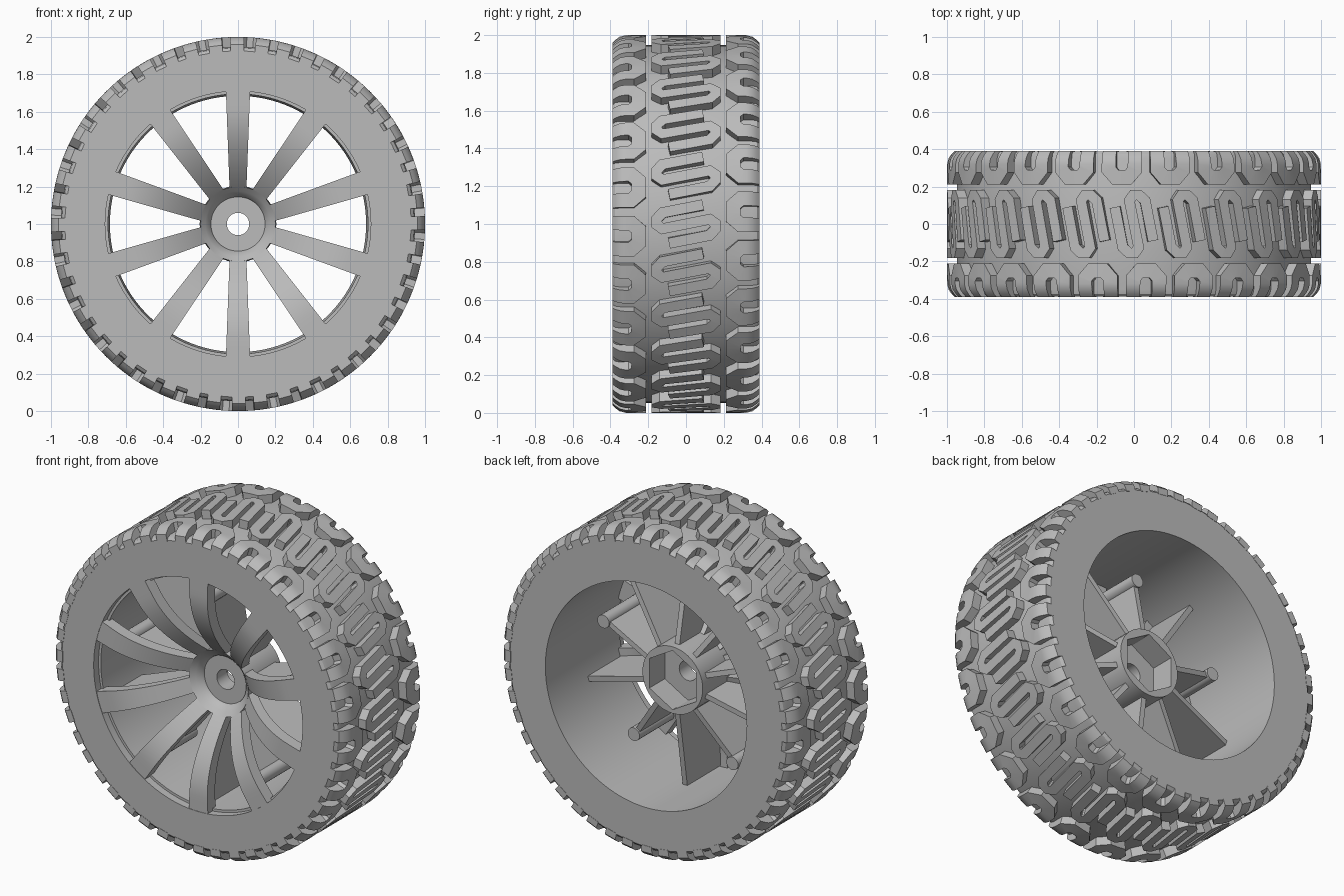
import bpy, bmesh, math
from mathutils import Vector, Matrix

cube = bpy.data.objects.get("Cube")
if cube:
    bpy.data.objects.remove(cube)

grey = bpy.data.materials.new("plain_grey")
grey.use_nodes = True
COLOUR = (0.5, 0.5, 0.5, 1)
grey.diffuse_color = COLOUR
grey.node_tree.nodes["Principled BSDF"].inputs["Base Color"].default_value = COLOUR

CELLS, SPOKES = 24, 10
HALF_WIDTH = 0.39


def polar(r, a, y):
    """Point at radius r and angle a around the axle."""
    return Vector((r * math.cos(a), y, 1 + r * math.sin(a)))


def finish(name, bm, angle=30):
    bmesh.ops.recalc_face_normals(bm, faces=bm.faces)
    mesh = bpy.data.meshes.new(name)
    bm.to_mesh(mesh)
    bm.free()
    mesh.materials.append(grey)
    obj = bpy.data.objects.new(name, mesh)
    bpy.context.collection.objects.link(obj)
    bpy.ops.object.select_all(action='DESELECT')
    obj.select_set(True)
    bpy.context.view_layer.objects.active = obj
    bpy.ops.object.shade_smooth_by_angle(angle=math.radians(angle))
    return obj


def loft(bm, rings, closed=False):
    """Skin rings of points; cap the ends unless the loft is closed."""
    rings = [[bm.verts.new(p) for p in ring] for ring in rings]
    n = len(rings[0])
    pairs = list(zip(rings, rings[1:]))
    if closed:
        pairs.append((rings[-1], rings[0]))
    else:
        bm.faces.new(rings[0])
        bm.faces.new(rings[-1])
    for a, b in pairs:
        for i in range(n):
            j = (i + 1) % n
            bm.faces.new((a[i], a[j], b[j], b[i]))


def lathe(name, profile, segments, hex_points=()):
    """Spin a closed (radius, y) profile; hex_points become hexagonal."""
    bm = bmesh.new()
    rings = []
    for k in range(segments):
        a = math.tau * k / segments + math.pi / 2
        ring = []
        for i, (r, y) in enumerate(profile):
            if i in hex_points:
                sector = (math.tau * k / segments) % (math.pi / 3)
                r *= math.cos(math.pi / 6) / math.cos(sector - math.pi / 6)
            ring.append(polar(r, a, y))
        rings.append(ring)
    loft(bm, rings, closed=True)
    return finish(name, bm)


# Tyre body and rim barrel
side = 0.388
lathe("tyre_body", [(0.8, -side), (0.925, -side), (0.94, -0.375), (0.947, -0.35),
                    (0.947, 0.35), (0.94, 0.375), (0.925, side), (0.8, side)], 120)
lathe("rim_barrel", [(0.71, -side), (0.8, -side), (0.8, side),
                     (0.685, side), (0.695, -0.34), (0.71, -0.34)], 120)


def tread_radius(y):
    """Outer tread radius with rounded shoulders."""
    t = max(0, (abs(y) - 0.32) / (HALF_WIDTH - 0.32))
    return 1 - 0.04 * t * t


def ribbon(bm, path, width, angle):
    """Raised tread ribbon along a (circumference, y) path."""
    pts = [Vector(p) for p in path]
    dirs = [(b - a).normalized() for a, b in zip(pts, pts[1:])]
    rings = []
    for i, p in enumerate(pts):
        normals = [Vector((-d.y, d.x)) for d in dirs[max(0, i - 1):i + 1]]
        mid = sum(normals, Vector((0, 0))).normalized()
        off = mid * (width / 2 / mid.dot(normals[0]))
        l, r = p + off, p - off
        rings.append([polar(0.92, angle + l.x, l.y), polar(tread_radius(l.y), angle + l.x, l.y),
                      polar(tread_radius(r.y), angle + r.x, r.y), polar(0.92, angle + r.x, r.y)])
    loft(bm, rings)


# Half of the S-shaped centre ribbon; the other half is its half-turn
half_s = [(-0.085, -0.09), (-0.085, 0.125), (-0.058, 0.155), (-0.027, 0.155), (0, 0.125)]
s_path = half_s + [(-u, -v) for u, v in reversed(half_s)]
s_path = [(u + 0.2 * v, v) for u, v in s_path]
# U-shaped shoulder ribbon, open to the sidewall
half_u = [(-0.07, HALF_WIDTH), (-0.07, 0.375), (-0.07, 0.35), (-0.07, 0.32),
          (-0.07, 0.29), (-0.035, 0.25)]
u_path = half_u + [(0, 0.25)] + [(-u, v) for u, v in reversed(half_u)]

pitch = math.tau / CELLS
centre, shoulders = bmesh.new(), bmesh.new()
for k in range(CELLS):
    ribbon(centre, s_path, 0.056, k * pitch)
    ribbon(shoulders, u_path, 0.076, k * pitch + pitch / 4)
    ribbon(shoulders, [(-u, -v) for u, v in u_path], 0.076, k * pitch - pitch / 4)
finish("centre_tread", centre)
finish("shoulder_tread", shoulders)


def dish(r):
    """Front surface of the dished spokes."""
    t = min(1, max(0, (r - 0.145) / 0.475))
    return -0.13 - 0.255 * (1 - (1 - t) ** 2)


# Hub with hexagonal socket at the rear and an axle hole
lathe("hub", [(0.06, -0.12), (0.145, -0.12), (0.15, dish(0.15)), (0.175, dish(0.175)),
              (0.2, dish(0.2)), (0.205, -0.1), (0.205, 0.13), (0.182, 0.13),
              (0.182, -0.02), (0.06, -0.02)], 48, hex_points=(7, 8))

# Spokes, with a rib behind each and a post on every second rib
spokes, ribs, posts = bmesh.new(), bmesh.new(), bmesh.new()
for k in range(SPOKES):
    a = math.pi / 2 + math.tau * k / SPOKES
    across = Vector((-math.sin(a), 0, math.cos(a)))
    rings = []
    for i in range(17):
        r = 0.16 + 0.56 * i / 16
        half = 0.044 + 0.021 * i / 16
        front, back = polar(r, a, dish(r)), polar(r, a, dish(r) + 0.075)
        rings.append([front - across * half, front + across * half,
                      back + across * half, back - across * half])
    loft(spokes, rings)

    has_post = k % 2 == 0
    end = 0.57 if has_post else 0.69
    outline = [(0.18, 0.09), (end, 0.01), (end, -0.34), (0.45, -0.3), (0.18, -0.1)]
    loft(ribs, [[polar(r, a, y) + across * s for r, y in outline] for s in (-0.016, 0.016)])
    if has_post:
        place = Matrix.Translation(polar(0.57, a, -0.16)) @ Matrix.Rotation(math.pi / 2, 4, 'X')
        bmesh.ops.create_cone(posts, cap_ends=True, segments=20, radius1=0.04,
                              radius2=0.04, depth=0.38, matrix=place)
finish("spokes", spokes)
finish("spoke_ribs", ribs)
finish("rib_posts", posts)
